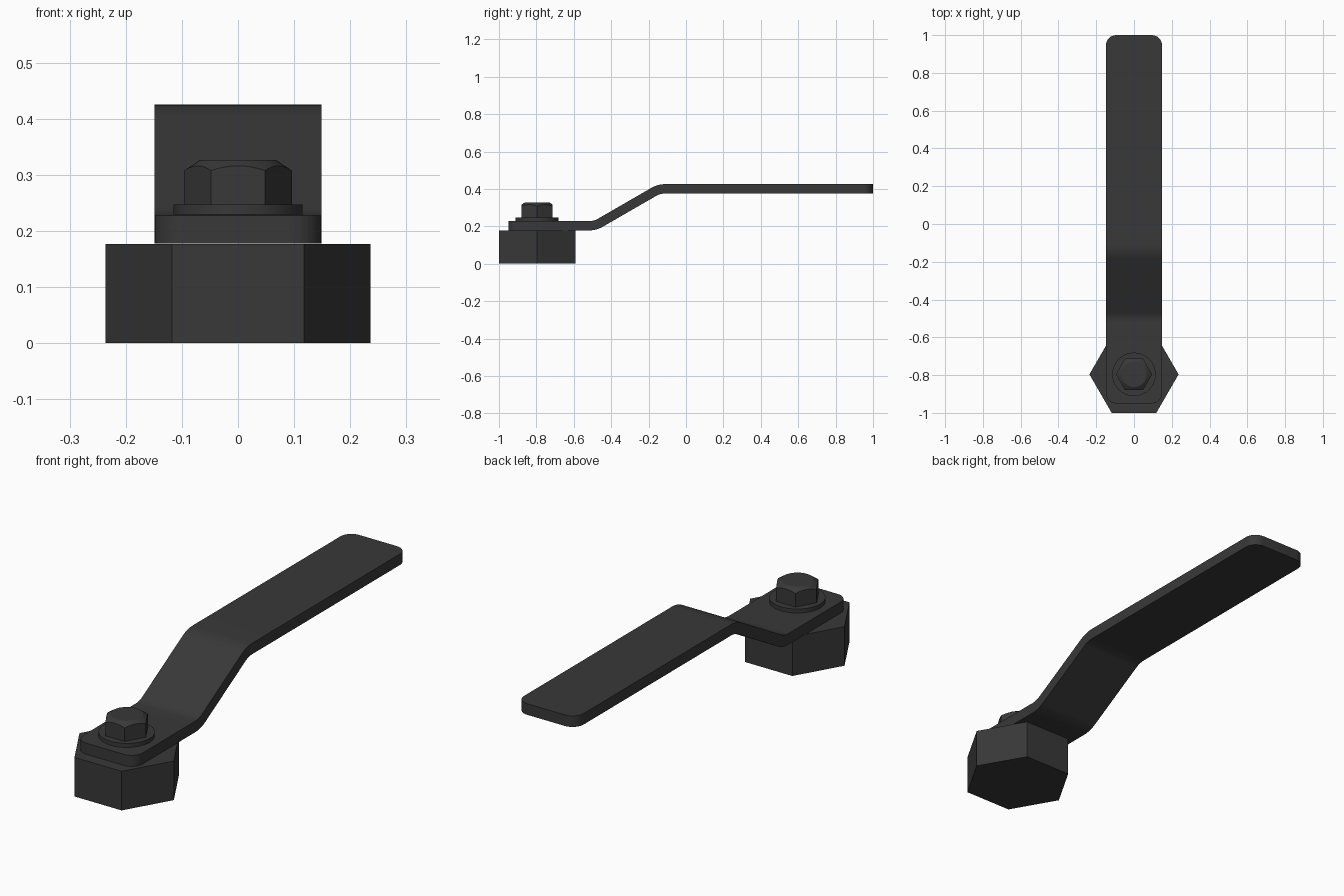
import bpy, bmesh, math

if "Cube" in bpy.data.objects:
    bpy.data.objects.remove(bpy.data.objects["Cube"])

CY = -0.796          # y of the bolt axis
STEPS = 8


def prism(name, sides, radius, z0, z1, top_radius=None):
    bpy.ops.mesh.primitive_cone_add(
        vertices=sides, radius1=radius, radius2=top_radius or radius,
        depth=z1 - z0, location=(0, CY, (z0 + z1) / 2))
    ob = bpy.context.object
    ob.name = name
    if sides == 6:  # put hex corners on the x axis
        ob.rotation_euler.z = math.pi / 6
        bpy.ops.object.transform_apply(location=False, rotation=True, scale=False)
    return ob


def smooth(ob, angle=25):
    bpy.ops.object.select_all(action='DESELECT')
    bpy.context.view_layer.objects.active = ob
    ob.select_set(True)
    bpy.ops.object.shade_smooth_by_angle(angle=math.radians(angle))


# Hexagonal base nut
prism("base_nut", 6, 0.236, 0.0, 0.177)

# Round washer
smooth(prism("washer", 64, 0.115, 0.229, 0.247))

# Bolt head: hexagon trimmed by a cone for the curved top chamfer
head = prism("bolt_head", 6, 0.096, 0.247, 0.327)
cone = prism("head_chamfer_cutter", 96, 0.067 + 0.1 * 1.5, 0.227, 0.327, 0.067)
cone.hide_render = True
cone.hide_viewport = False
mod = head.modifiers.new("chamfer", 'BOOLEAN')
mod.operation = 'INTERSECT'
mod.solver = 'EXACT'
mod.object = cone
bpy.context.view_layer.objects.active = head
bpy.ops.object.modifier_apply(modifier=mod.name)
bpy.data.objects.remove(cone)
smooth(head)

# Lever strap: stations of (y, z, slope, half width) along the centreline
HALF, THICK, CORNER, BEND = 0.149, 0.050, 0.055, 0.125
LOW, HIGH = 0.203, 0.4005
SLOPE = math.radians(30)
tangent = BEND * math.tan(SLOPE / 2)
low_corner = -0.486
high_corner = low_corner + (HIGH - LOW) / math.tan(SLOPE)

stations = []
for i in range(STEPS + 1):                      # rounded near end
    a = math.pi / 2 * i / STEPS
    stations.append((-0.95 + CORNER * (1 - math.cos(a)), LOW, 0,
                     HALF - CORNER * (1 - math.sin(a))))
for i in range(STEPS + 1):                      # lower bend
    a = SLOPE * i / STEPS
    stations.append((low_corner - tangent + BEND * math.sin(a),
                     LOW + BEND * (1 - math.cos(a)), a, HALF))
for i in range(STEPS, -1, -1):                  # upper bend
    a = SLOPE * i / STEPS
    stations.append((high_corner + tangent - BEND * math.sin(a),
                     HIGH - BEND * (1 - math.cos(a)), a, HALF))
for i in range(STEPS, -1, -1):                  # rounded far end
    a = math.pi / 2 * i / STEPS
    stations.append((1.0 - CORNER * (1 - math.cos(a)), HIGH, 0,
                     HALF - CORNER * (1 - math.sin(a))))

bm = bmesh.new()
rings = []
for y, z, a, w in stations:
    ny, nz = -math.sin(a) * THICK / 2, math.cos(a) * THICK / 2
    rings.append([bm.verts.new((sx * w, y + s * ny, z + s * nz))
                  for sx, s in ((-1, -1), (1, -1), (1, 1), (-1, 1))])
for r, q in zip(rings, rings[1:]):
    for k in range(4):
        bm.faces.new((r[k], r[(k + 1) % 4], q[(k + 1) % 4], q[k]))
bm.faces.new(rings[0])
bm.faces.new(rings[-1])
bmesh.ops.recalc_face_normals(bm, faces=bm.faces)
mesh = bpy.data.meshes.new("lever_strap")
bm.to_mesh(mesh)
bm.free()
strap = bpy.data.objects.new("lever_strap", mesh)
bpy.context.collection.objects.link(strap)
smooth(strap)

# Dark metal finish
dark = bpy.data.materials.new("dark_metal")
dark.diffuse_color = (0.04, 0.04, 0.04, 1)
dark.use_nodes = True
dark.node_tree.nodes["Principled BSDF"].inputs["Base Color"].default_value = dark.diffuse_color
for ob in bpy.context.scene.objects:
    ob.data.materials.clear()
    ob.data.materials.append(dark)
